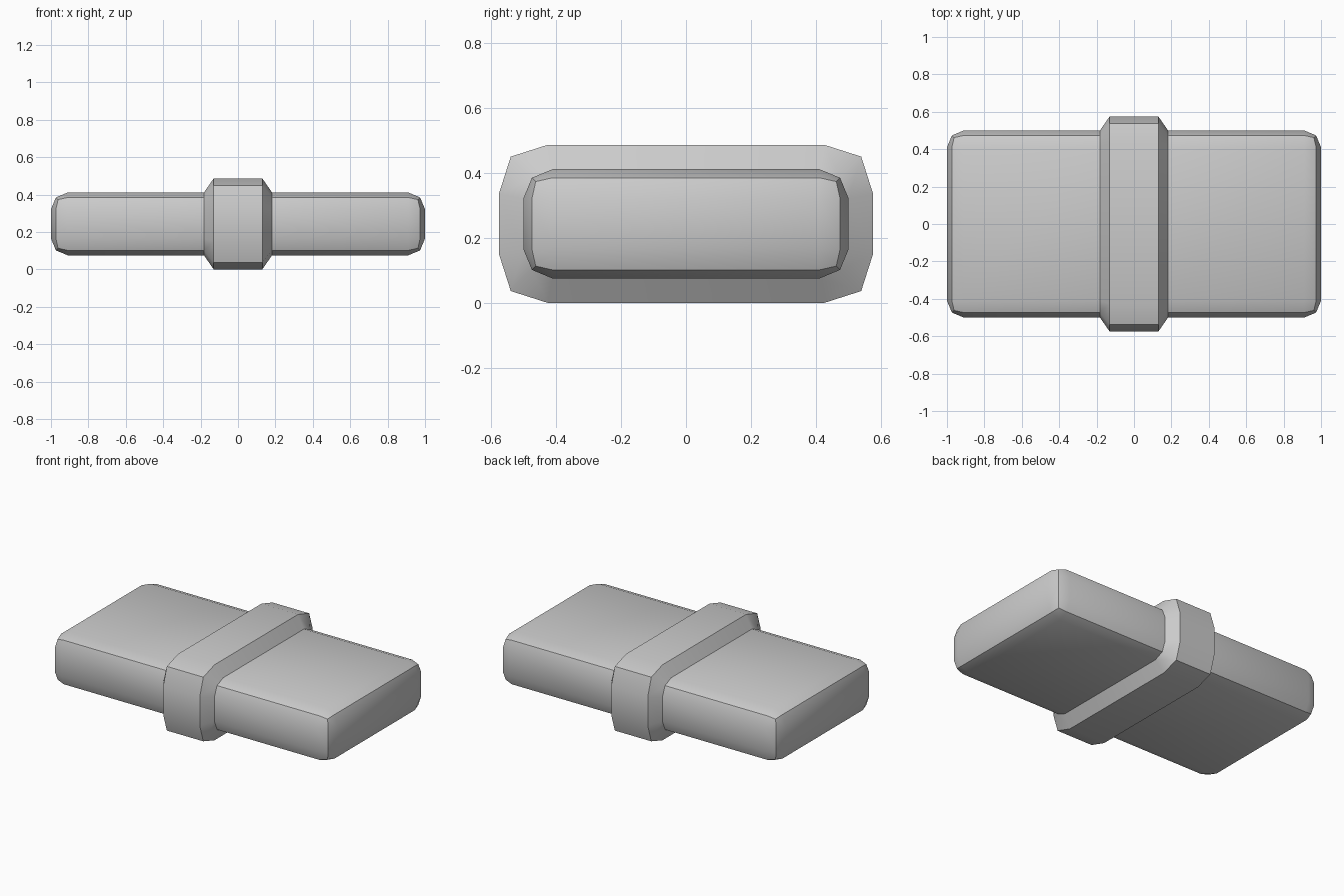
import bpy, bmesh
from mathutils import Vector

if "Cube" in bpy.data.objects:
    bpy.data.objects.remove(bpy.data.objects["Cube"])

HALF = Vector((1.0, 0.5, 0.168))   # half size of the bar
BEVEL = 0.09                       # rounded edge size
CENTRE_Z = 0.243
BAND_IN, BAND_OUT = 0.13, 0.182    # band crown and foot, along x


def flare(value, half):
    """Push a section coordinate outwards to form the raised band."""
    t = (abs(value) - (half - BEVEL)) / BEVEL
    push = 0.075 if t > 0.9 else 0.065 if t > 0.5 else 0.015
    return value + (push if value > 0 else -push)


# Bar with two-step rounded edges
bm = bmesh.new()
bmesh.ops.create_cube(bm, size=2)
bmesh.ops.scale(bm, vec=HALF, verts=bm.verts)
bmesh.ops.bevel(bm, geom=bm.edges[:], offset=BEVEL, offset_type='OFFSET',
                segments=2, profile=0.5, affect='EDGES')

# Loop cuts for the band
for x in (-BAND_OUT, -BAND_IN, BAND_IN, BAND_OUT):
    bmesh.ops.bisect_plane(bm, geom=bm.verts[:] + bm.edges[:] + bm.faces[:],
                           plane_co=(x, 0, 0), plane_no=(1, 0, 0))

# Raised middle band
for v in bm.verts:
    if abs(v.co.x) < BAND_IN + 0.01:
        v.co.y = flare(v.co.y, HALF.y)
        v.co.z = flare(v.co.z, HALF.z)

bmesh.ops.translate(bm, vec=(0, 0, CENTRE_Z), verts=bm.verts)
bmesh.ops.recalc_face_normals(bm, faces=bm.faces)
mesh = bpy.data.meshes.new("banded_bar")
bm.to_mesh(mesh)
bm.free()

bar = bpy.data.objects.new("banded_bar", mesh)
bpy.context.collection.objects.link(bar)
bpy.context.view_layer.objects.active = bar
bar.select_set(True)
bpy.ops.object.shade_smooth_by_angle(angle=0.5236)
